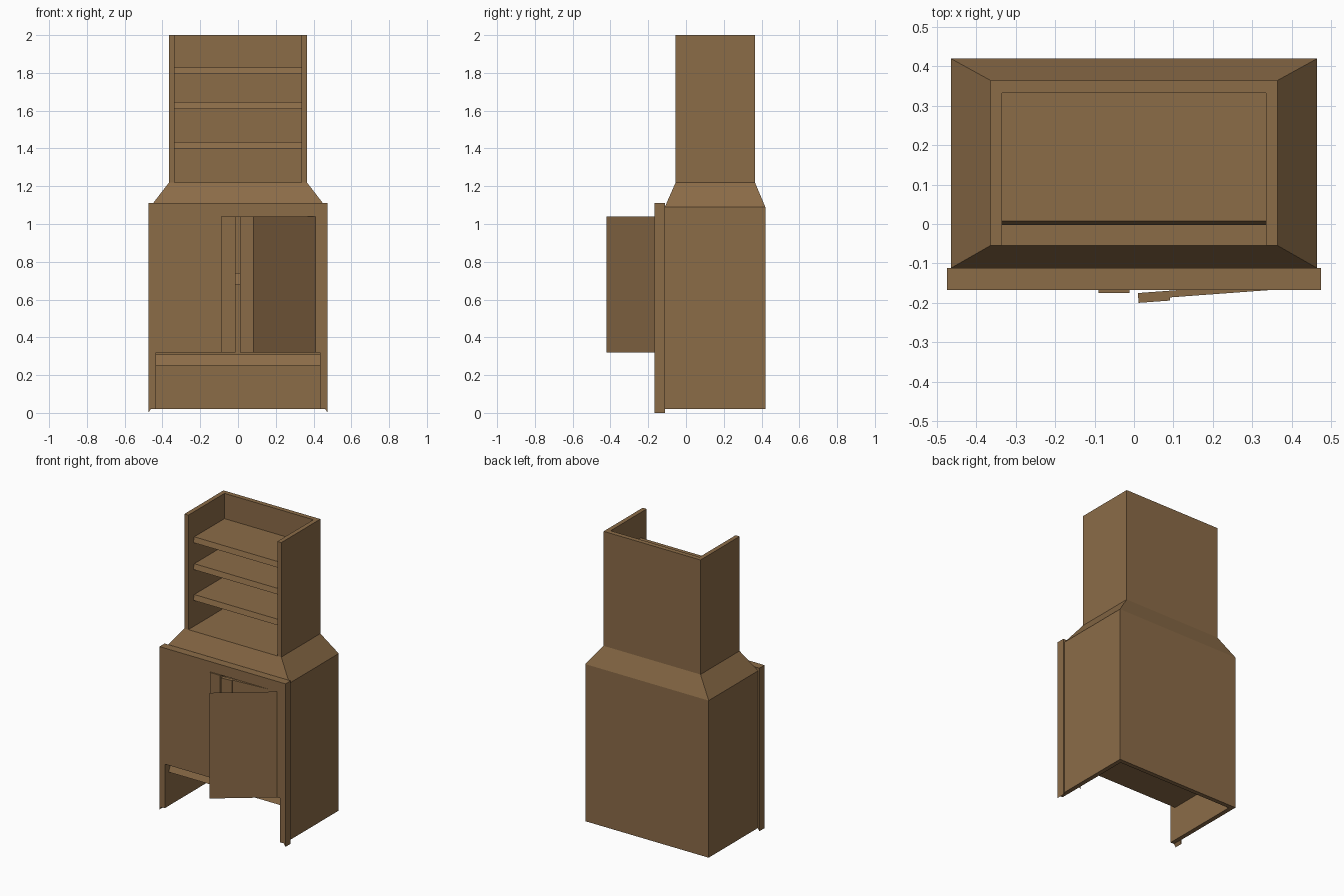
import bpy, bmesh, math
from mathutils import Matrix, Vector

if "Cube" in bpy.data.objects:
    bpy.data.objects.remove(bpy.data.objects["Cube"])

wood = bpy.data.materials.new("brown wood")
wood.diffuse_color = (0.26, 0.149, 0.064, 1)
wood.use_nodes = True
wood.node_tree.nodes["Principled BSDF"].inputs["Base Color"].default_value = wood.diffuse_color


def finish(name, bm):
    bmesh.ops.recalc_face_normals(bm, faces=bm.faces)
    me = bpy.data.meshes.new(name)
    bm.to_mesh(me)
    bm.free()
    me.materials.append(wood)
    ob = bpy.data.objects.new(name, me)
    bpy.context.collection.objects.link(ob)
    return ob


def prism(name, pts, offset):
    """Closed solid: a flat polygon extruded along an offset."""
    bm = bmesh.new()
    face = bm.faces.new([bm.verts.new(p) for p in pts])
    res = bmesh.ops.extrude_face_region(bm, geom=[face], use_keep_orig=True)
    new = [v for v in res["geom"] if isinstance(v, bmesh.types.BMVert)]
    bmesh.ops.translate(bm, verts=new, vec=Vector(offset))
    return finish(name, bm)


def box(name, x0, x1, y0, y1, z0, z1):
    return prism(name, [(x0, y0, z0), (x1, y0, z0), (x1, y1, z0), (x0, y1, z0)],
                 (0, 0, z1 - z0))


def shelf(name, half_w, y_top, y_low, y_back, z0, z1):
    """Board with a forward-sloping front edge."""
    return prism(name, [(-half_w, y_low, z0), (-half_w, y_top, z1),
                        (-half_w, y_back, z1), (-half_w, y_back, z0)], (2 * half_w, 0, 0))


# Lower cabinet: sides and back, open at front and bottom
for side, s in (("left", -1), ("right", 1)):
    a, b = sorted((s * 0.435, s * 0.465))
    box("cabinet_side_" + side, a, b, -0.112, 0.42, 0.02, 1.09)
box("cabinet_back", -0.435, 0.435, 0.39, 0.42, 0.02, 1.09)
shelf("cabinet_floor", 0.435, -0.10, -0.125, 0.39, 0.25, 0.31)
shelf("cabinet_shelf", 0.435, -0.05, -0.07, 0.39, 0.68, 0.74)

# Front frame with legs, fixed left door and right door opening
outline = [(-0.475, 0), (-0.462, 0.02), (-0.435, 0.02), (-0.435, 0.32), (-0.015, 0.32),
           (-0.015, 1.04), (0.41, 1.04), (0.41, 0.32), (0.435, 0.32), (0.435, 0.02),
           (0.462, 0.02), (0.475, 0), (0.475, 1.11), (-0.475, 1.11)]
prism("front_frame", [(x, -0.167, z) for x, z in outline], (0, 0.055, 0))
box("left_door_strip", -0.09, -0.012, -0.175, -0.167, 0.32, 1.04)

# Right door, slightly ajar, with its edge strip
hinge = Matrix.Translation((0.41, -0.163, 0)) @ Matrix.Rotation(math.radians(4.2), 4, 'Z')
for ob in (box("right_door", -0.40, 0, 0, 0.017, 0.32, 1.04),
           box("right_door_strip", -0.40, -0.32, -0.008, 0, 0.32, 1.04)):
    ob.data.transform(hinge)

# Thin door leaf swung outward
bm = bmesh.new()
bm.faces.new([bm.verts.new(p) for p in ((0.08, -0.42, 0.32), (0.41, -0.167, 0.32),
                                        (0.41, -0.167, 1.04), (0.08, -0.42, 1.04))])
finish("open_door_leaf", bm)

# Sloped shoulder between cabinet and upper shelves
bm = bmesh.new()
rings = [[bm.verts.new((x, y, z)) for x, y in ((-w, y0), (w, y0), (w, y1), (-w, y1))]
         for w, y0, y1, z in ((0.465, -0.112, 0.42, 1.09), (0.365, -0.055, 0.365, 1.22))]
for r in rings:
    bm.faces.new(r)
for i in range(4):
    j = (i + 1) % 4
    bm.faces.new((rings[0][i], rings[0][j], rings[1][j], rings[1][i]))
finish("shoulder", bm)

# Upper shelf unit: U-shaped wall, open at front and top
u = [(-0.365, -0.055), (-0.335, -0.055), (-0.335, 0.333), (0.335, 0.333),
     (0.335, -0.055), (0.365, -0.055), (0.365, 0.365), (-0.365, 0.365)]
prism("upper_walls", [(x, y, 1.22) for x, y in u], (0, 0, 0.78))
for i, z in enumerate((1.40, 1.61, 1.793)):
    shelf("upper_shelf_%d" % (i + 1), 0.335, 0.008, -0.003, 0.333, z, z + 0.035)
